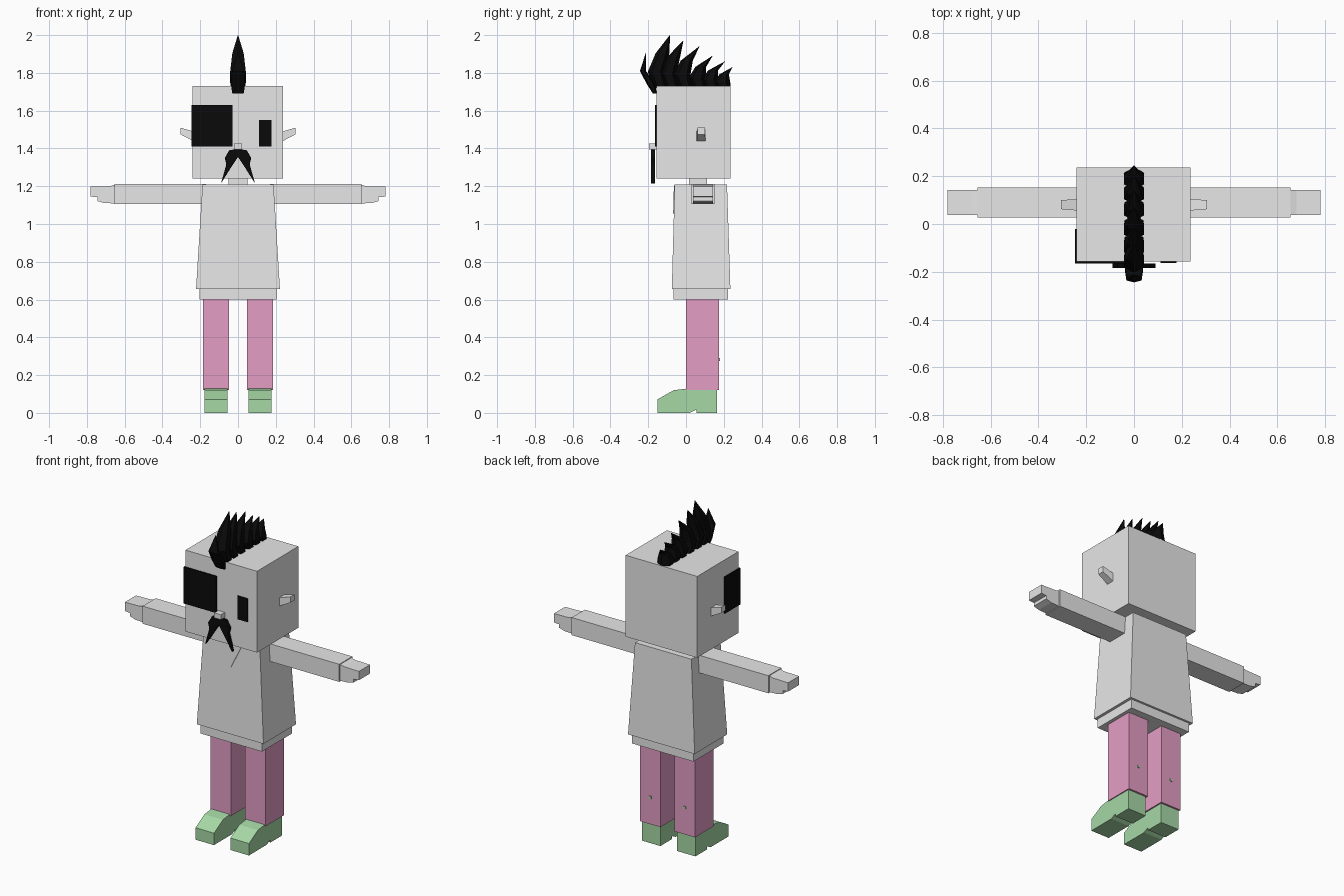
import bpy, bmesh, math

if "Cube" in bpy.data.objects:
    bpy.data.objects.remove(bpy.data.objects["Cube"], do_unlink=True)


def material(name, r, g, b):
    m = bpy.data.materials.new(name)
    m.use_nodes = True
    m.diffuse_color = (r, g, b, 1)
    m.node_tree.nodes["Principled BSDF"].inputs["Base Color"].default_value = (r, g, b, 1)
    return m


GREY = material("pale grey", 0.8, 0.8, 0.8)
BLACK = material("black", 0.003, 0.003, 0.003)
PINK = material("pink", 0.78, 0.34, 0.56)
GREEN = material("soft green", 0.38, 0.69, 0.38)


def loft(name, rings, mat):
    """Skin a list of equal-sized point rings and cap both ends."""
    bm = bmesh.new()
    loops = [[bm.verts.new(p) for p in ring] for ring in rings]
    n = len(loops[0])
    for a, b in zip(loops, loops[1:]):
        for i in range(n):
            j = (i + 1) % n
            bm.faces.new((a[i], a[j], b[j], b[i]))
    bm.faces.new(loops[0])
    bm.faces.new(loops[-1])
    bmesh.ops.recalc_face_normals(bm, faces=bm.faces)
    mesh = bpy.data.meshes.new(name)
    bm.to_mesh(mesh)
    bm.free()
    mesh.materials.append(mat)
    obj = bpy.data.objects.new(name, mesh)
    bpy.context.collection.objects.link(obj)
    return obj


def rect(x, y, z):
    return [(x[0], y[0], z), (x[1], y[0], z), (x[1], y[1], z), (x[0], y[1], z)]


def box(name, x, y, z, mat, top_x=None, top_y=None):
    return loft(name, [rect(x, y, z[0]), rect(top_x or x, top_y or y, z[1])], mat)


def slab_y(name, profile, y0, y1, mat):
    """Extrude an (x, z) profile along y."""
    return loft(name, [[(x, y, z) for x, z in profile] for y in (y0, y1)], mat)


def mirrored(obj):
    """Join a left part with its mirror image across x = 0."""
    mod = obj.modifiers.new("mirror", "MIRROR")
    mod.use_mirror_merge = False
    return obj


# Head and neck
box("head", (-0.24, 0.237), (-0.157, 0.236), (1.24, 1.73), GREY)
box("neck", (-0.05, 0.05), (0.015, 0.11), (1.19, 1.26), GREY)

# Ears, flaring up and outward
ear = [[(x, y, z) for y, z in ((y0, z0), (y1, z0), (y1, z1), (y0, z1))]
       for x, y0, y1, z0, z1 in ((0.22, 0.055, 0.105, 1.43, 1.485),
                                 (0.305, 0.062, 0.1, 1.475, 1.51))]
mirrored(loft("ears", ear, GREY))

# Eye patch wrapping round the corner, and the open eye
box("eye_patch_front", (-0.247, -0.03), (-0.165, -0.157), (1.41, 1.63), BLACK)
box("eye_patch_side", (-0.247, -0.24), (-0.165, -0.02), (1.41, 1.63), BLACK)
box("eye", (0.11, 0.178), (-0.164, -0.157), (1.41, 1.55), BLACK)

# Nose and drooping moustache
box("nose", (-0.022, 0.022), (-0.195, -0.155), (1.395, 1.425), GREY)
half = [(0, 1.395), (0.045, 1.392), (0.07, 1.35), (0.062, 1.315),
        (0.09, 1.215), (0.03, 1.31), (0, 1.355)]
mirrored(slab_y("moustache", half, -0.185, -0.165, BLACK))


# Crest of curved spikes
def spike(name, rows):
    """Rows are centre y, height, half depth and half width."""
    rings = []
    for y, z, depth, width in rows:
        angles = [math.tau * i / 6 for i in range(6)]
        rings.append([(width * math.sin(a) * 1.15, y - depth * math.cos(a), z) for a in angles])
    loft(name, rings, BLACK)


spike("front_lock", [(-0.165, 1.69, 0.01, 0.03), (-0.185, 1.74, 0.022, 0.038),
                     (-0.228, 1.81, 0.016, 0.032), (-0.212, 1.905, 0.001, 0.001)])
crest = [(-0.13, -0.085, 2.0), (-0.07, -0.015, 1.97), (0.0, 0.07, 1.94),
         (0.075, 0.14, 1.89), (0.14, 0.205, 1.86), (0.2, 0.245, 1.83)]
for n, (base, tip, top) in enumerate(crest):
    h = top - 1.72
    spike("crest_spike_%d" % (n + 1), [
        (base, 1.72, 0.036, 0.038),
        (base - 0.1 * h, 1.72 + 0.3 * h, 0.045, 0.042),
        (base + 0.02 * h, 1.72 + 0.66 * h, 0.036 * (0.5 + 2 * h) / 1.06, 0.03),
        (tip, top, 0.001, 0.001)])

# Flared tunic, hem and neckline
box("tunic", (-0.222, 0.222), (-0.075, 0.235), (0.655, 1.21), GREY,
    (-0.188, 0.188), (-0.06, 0.217))
box("hem", (-0.205, 0.205), (-0.065, 0.222), (0.6, 0.66), GREY)
loft("neckline", [[(-0.073, y, 1.205), (0.073, y, 1.205), (0, y - 0.004, 1.055)]
                  for y in (-0.064, -0.058)], GREY)

# Arms and hands
mirrored(box("arms", (0.17, 0.655), (0.028, 0.152), (1.105, 1.211), GREY))
hand = [(0.65, 1.208), (0.68, 1.2), (0.78, 1.198), (0.78, 1.145), (0.745, 1.142),
        (0.745, 1.122), (0.71, 1.111), (0.65, 1.109)]
mirrored(slab_y("hands", hand, 0.037, 0.143, GREY))

# Legs with a small stud on the back
mirrored(box("legs", (0.047, 0.184), (0, 0.176), (0.12, 0.605), PINK))
mirrored(box("leg_studs", (0.108, 0.122), (0.17, 0.181), (0.275, 0.29), GREEN))

# Shoes with sloping toe and a notch before the heel
shoe = [(-0.15, 0), (-0.15, 0.072), (-0.065, 0.12), (0, 0.128), (0.165, 0.128),
        (0.165, 0), (0.055, 0), (0.055, 0.018), (0.02, 0)]
mirrored(loft("shoes", [[(x, y, z) for y, z in shoe] for x in (0.055, 0.178)], GREEN))
